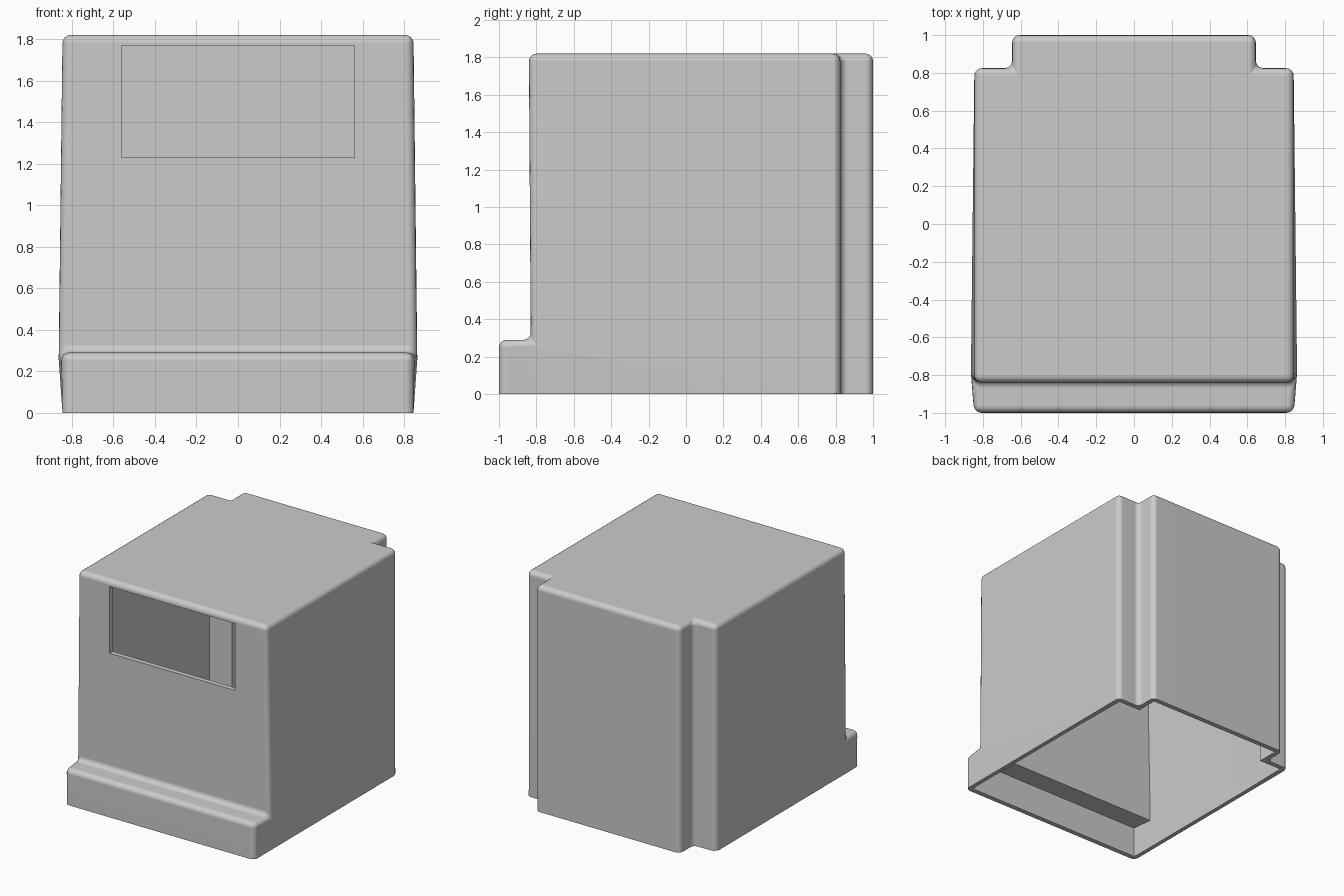
import bpy
import bmesh
from math import radians

default = bpy.data.objects.get("Cube")
if default:
    bpy.data.objects.remove(default, do_unlink=True)

# One plain grey finish
grey = bpy.data.materials.new("plain grey")
grey.use_nodes = True
colour = (0.6, 0.6, 0.6, 1)
grey.diffuse_color = colour
grey.node_tree.nodes["Principled BSDF"].inputs["Base Color"].default_value = colour

HEIGHT, STEP, WALL, ROUND = 1.82, 0.29, 0.04, 0.04


def half_points(side, t, floor):
    """Corner points of one half of the cabinet, moved inward by t."""
    x, narrow = 0.845 - t, 0.645 - t
    top, back, rear = HEIGHT - t, 0.825 - t, 1 - t
    points = {
        "brow": (x, t - 0.84, top),
        "crease": (x + 0.02, t - 0.83, STEP - t),
        "lip": (x, t - 1, STEP - t),
        "toe": (x, t - 1, floor),
    }
    for name, px, py in (("shoulder", x, back), ("notch", narrow, back),
                         ("rear", narrow, rear)):
        points[name] = (px, py, top)
        points[name + "_foot"] = (px, py, floor)
    return {n: (side * p[0], p[1], p[2]) for n, p in points.items()}


def cabinet(name, t=0, floor=0, radius=0):
    bm = bmesh.new()
    left, right = [{n: bm.verts.new(p) for n, p in half_points(s, t, floor).items()}
                   for s in (1, -1)]
    # Side walls and rear notches
    for half in (left, right):
        for loop in ("brow shoulder shoulder_foot crease",
                     "crease shoulder_foot toe lip",
                     "shoulder notch notch_foot shoulder_foot",
                     "notch rear rear_foot notch_foot"):
            bm.faces.new([half[n] for n in loop.split()])
    # Faces that span both halves
    for loop in ("brow shoulder notch rear",
                 "toe shoulder_foot notch_foot rear_foot",
                 "brow crease", "crease lip", "lip toe", "rear rear_foot"):
        names = loop.split()
        bm.faces.new([left[n] for n in names] + [right[n] for n in reversed(names)])
    bmesh.ops.recalc_face_normals(bm, faces=bm.faces)
    # Rounded edges everywhere except around the open foot
    if radius:
        edges = [e for e in bm.edges if e.calc_face_angle(0) > radians(30)
                 and any(v.co.z > floor + 0.01 for v in e.verts)]
        bmesh.ops.bevel(bm, geom=edges, offset=radius, offset_type='OFFSET',
                        segments=4, profile=0.5, affect='EDGES',
                        clamp_overlap=True)
    mesh = bpy.data.meshes.new(name)
    bm.to_mesh(mesh)
    bm.free()
    mesh.materials.append(grey)
    obj = bpy.data.objects.new(name, mesh)
    bpy.context.collection.objects.link(obj)
    return obj


shell = cabinet("cabinet_shell", radius=ROUND)

# Hollow inside, open at the foot
cavity = cabinet("cavity_cutter", t=WALL, floor=-0.1)

# Window through the upper front wall
bpy.ops.mesh.primitive_cube_add(size=1, location=(0, -0.83, 1.5))
window = bpy.context.object
window.name = "window_cutter"
window.dimensions = (1.12, 0.3, 0.54)
window.data.materials.append(grey)
bpy.context.view_layer.update()

bpy.ops.object.select_all(action='DESELECT')
shell.select_set(True)
bpy.context.view_layer.objects.active = shell
for cutter in (cavity, window):
    cutter.hide_render = True
    cut = shell.modifiers.new(cutter.name, 'BOOLEAN')
    cut.operation = 'DIFFERENCE'
    cut.solver = 'EXACT'
    cut.object = cutter
    bpy.ops.object.modifier_apply(modifier=cut.name)
    bpy.data.objects.remove(cutter, do_unlink=True)

# Smooth rounding with crisp cut edges
bpy.ops.object.shade_smooth_by_angle(angle=radians(35))
weighted = shell.modifiers.new("even_shading", 'WEIGHTED_NORMAL')
weighted.keep_sharp = True
